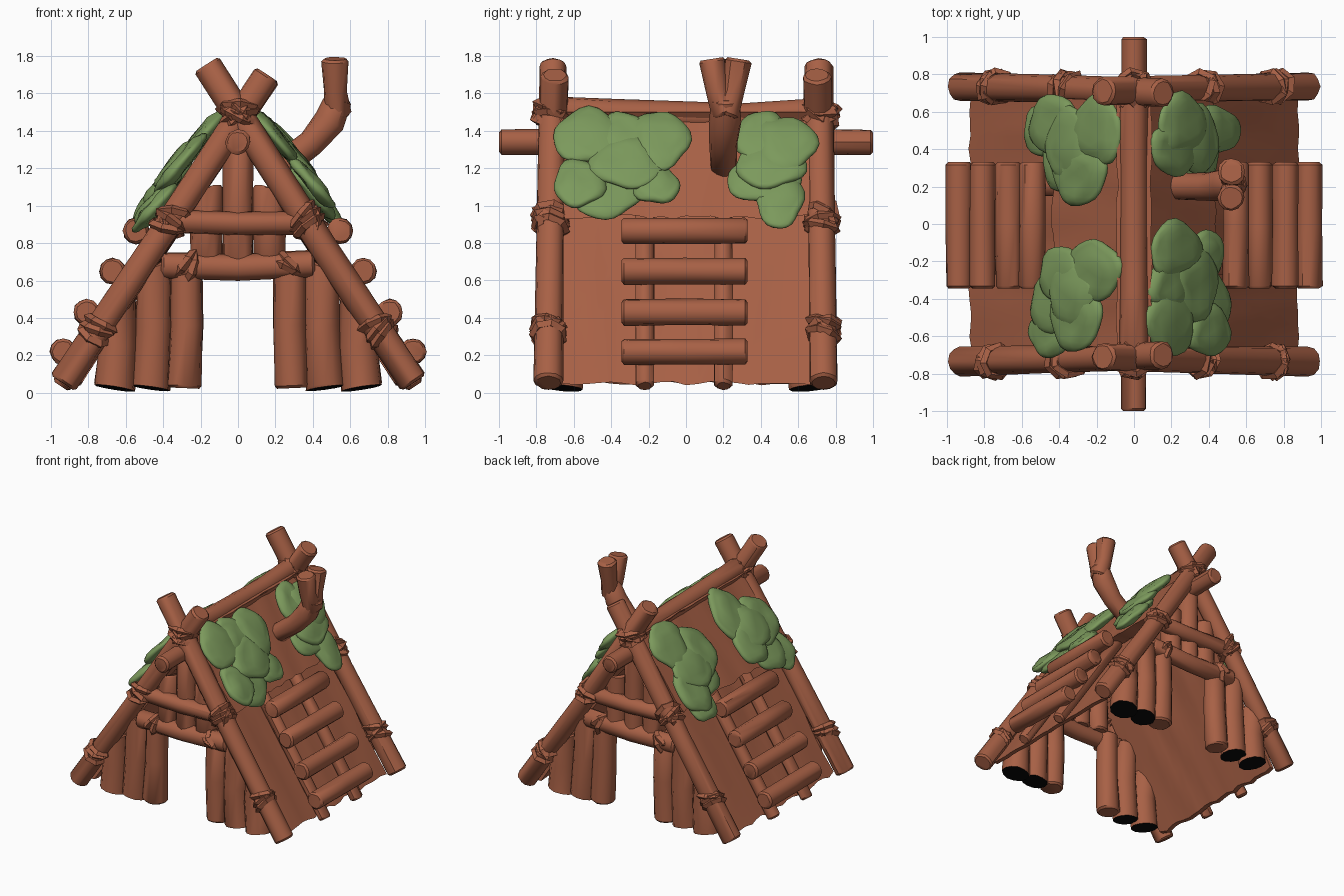
import bpy, bmesh, math, random
from mathutils import Vector, Matrix, noise

random.seed(4)
if "Cube" in bpy.data.objects:
    bpy.data.objects.remove(bpy.data.objects["Cube"])


def material(name, rgb):
    m = bpy.data.materials.new(name)
    m.use_nodes = True
    m.diffuse_color = (*rgb, 1)
    m.node_tree.nodes["Principled BSDF"].inputs["Base Color"].default_value = (*rgb, 1)
    return m


wood = material("warm_wood", (0.39, 0.118, 0.06))
green = material("leaf_green", (0.2, 0.32, 0.107))
dark = material("dark_underside", (0.003, 0.003, 0.003))

# Roof frame: height z and distance off the pole plane give a point
RUN, RISE, FOOT = 0.93, 1.4, 0.06
SLOPE = math.hypot(RUN, RISE)
NX, NZ = RISE / SLOPE, RUN / SLOPE


def roof(s, y, z, off):
    return Vector((s * (RUN * (1 - (z - FOOT) / RISE) + off / NX), y, z))


def finish(bm, name, mats, angle=40):
    bmesh.ops.recalc_face_normals(bm, faces=bm.faces)
    me = bpy.data.meshes.new(name)
    bm.to_mesh(me)
    bm.free()
    for m in mats:
        me.materials.append(m)
    ob = bpy.data.objects.new(name, me)
    bpy.context.collection.objects.link(ob)
    bpy.ops.object.select_all(action="DESELECT")
    ob.select_set(True)
    bpy.context.view_layer.objects.active = ob
    bpy.ops.object.shade_smooth_by_angle(angle=math.radians(angle))


def log(name, path, radii, sides=12, wobble=0.004, dark_foot=False, under_roof=False):
    """Slightly wobbly log along a path, with chamfered ends."""
    pts = [Vector(p) for p in path]
    radii = list(radii) if isinstance(radii, (list, tuple)) else [radii] * len(pts)
    if len(pts) == 2:
        pts.insert(1, (pts[0] + pts[1]) / 2)
        radii.insert(1, sum(radii) / 2)
    # short end rings make the rounded rims
    a, b = (pts[1] - pts[0]).normalized(), (pts[-2] - pts[-1]).normalized()
    c = 0.014
    foot_r = radii[0] if dark_foot else radii[0] - c
    pts = [pts[0], pts[0] + a * c] + pts[1:-1] + [pts[-1] + b * c, pts[-1]]
    radii = [foot_r, radii[0]] + radii[1:-1] + [radii[-1], radii[-1] - c]
    bm = bmesh.new()
    rings = []
    for i, p in enumerate(pts):
        t = (pts[min(i + 1, len(pts) - 1)] - pts[max(i - 1, 0)]).normalized()
        ref = Vector((0, 1, 0)) if abs(t.y) < 0.8 else Vector((0, 0, 1))
        u = t.cross(ref).normalized()
        v = t.cross(u)
        ring = []
        for k in range(sides):
            ang = math.tau * k / sides
            r = radii[i] + random.uniform(-wobble, wobble)
            co = p + (u * math.cos(ang) + v * math.sin(ang)) * r
            if under_roof:
                co.z = min(co.z, FOOT + RISE * (1 - (abs(co.x) + 0.075) / RUN))
            if dark_foot and i < 2:  # foot cut slightly askew, facing outwards
                co.z += 0.09 * (abs(co.x) - abs(p.x) + abs(co.y) - abs(p.y))
            ring.append(bm.verts.new(co))
        rings.append(ring)
    for r0, r1 in zip(rings, rings[1:]):
        for k in range(sides):
            j = (k + 1) % sides
            bm.faces.new((r0[k], r0[j], r1[j], r1[k]))
    foot = bm.faces.new(rings[0][::-1])
    bm.faces.new(rings[-1])
    if dark_foot:
        foot.material_index = 1
    finish(bm, name, [wood, dark])


def rope(name, centre, axis, radius, loops=3):
    """Bundle of thick, loosely tilted bindings around an axis."""
    axis = Vector(axis).normalized()
    for i in range(loops):
        tilt = Vector([random.uniform(-0.45, 0.45) for _ in range(3)])
        rot = (axis + tilt).to_track_quat("Z", "Y").to_euler()
        pos = Vector(centre) + axis * 0.035 * (i - (loops - 1) / 2)
        bpy.ops.mesh.primitive_torus_add(location=pos, rotation=rot, major_segments=7,
                                         minor_segments=4, major_radius=radius, minor_radius=0.025)
        ob = bpy.context.object
        ob.name = name
        ob.data.materials.append(wood)


def panel(name, s, z0, z1, half, off0, off1, thick):
    bm = bmesh.new()
    cols, rows = 20, 6
    grid = []
    for i in range(cols + 1):
        y = half * (2 * i / cols - 1)
        edge = random.uniform(-0.012, 0.012)
        line = []
        for j in range(rows + 1):
            z = z0 + (z1 - z0) * j / rows + (edge if j == 0 else 0)
            off = off0 + (off1 - off0) * j / rows + 0.012 * noise.noise(Vector((y * 7, z * 2, s * 3)))
            side = random.uniform(-0.012, 0.012) if i in (0, cols) else 0
            line.append((roof(s, y + side, z, off), roof(s, y + side, z, off - thick)))
        grid.append([[bm.verts.new(p) for p in pair] for pair in line])
    for i in range(cols):
        for j in range(rows):
            cell = (grid[i][j], grid[i + 1][j], grid[i + 1][j + 1], grid[i][j + 1])
            for layer in (0, 1):
                bm.faces.new([c[layer] for c in cell])
    rim = [e for e in bm.edges if e.is_boundary]
    bmesh.ops.bridge_loops(bm, edges=rim)
    finish(bm, name, [wood])


def leaf(name, s, y, z, ry, rz, off):
    """Flat lobed slab lying on the roof, its lower edge lifted."""
    bm = bmesh.new()
    bmesh.ops.create_icosphere(bm, subdivisions=3, radius=1)
    ph = random.uniform(0, 6)
    basis = Matrix(((s * NX, 0, -s * NZ), (0, 1, 0), (NZ, 0, NX)))
    centre = roof(s, y, z, off)
    for v in bm.verts:
        a = math.atan2(v.co.z, v.co.y)
        k = 1 + 0.06 * math.sin(3 * a + ph) + 0.04 * math.sin(5 * a + 2 * ph)
        k *= max(math.hypot(v.co.y, v.co.z), 0.01) ** -0.35
        bump = 1 + 0.5 * noise.noise(v.co * 2 + Vector((ph, 0, 0)))
        flat = Vector((v.co.x * 0.04 * bump - v.co.z * 0.025, v.co.y * ry * k, v.co.z * rz / NX * k))
        v.co = centre + basis @ flat
    finish(bm, name, [green], 50)


# Ridge poles
log("ridge_pole", [(0, -1, 1.34), (0, 0, 1.345), (0, 1, 1.34)], 0.067)
log("top_ridge_log", [(0, -0.72, 1.51), (0, -0.35, 1.49), (0, 0.3, 1.475), (0, 0.72, 1.5)], 0.076)

# Gable ends, front and back
for f, end in ((-1, "front"), (1, "back")):
    y = f * 0.735
    for s, top in ((1, (-0.168, f * 0.71, 1.755)), (-1, (0.155, f * 0.70, 1.7))):
        low = Vector((s * 0.937, y, 0.052))
        log(end + "_leaning_pole", [low, (s * 0.46, f * 0.725, 0.77), top], [0.078, 0.073, 0.075])
        axis = Vector(top) - low
        rope(end + "_pole_rope", (s * 0.75, y, 0.34), axis, 0.08)
        rope(end + "_upper_beam_rope", (s * 0.36, f * 0.725, 0.92), axis, 0.085)
        rope(end + "_upper_beam_rope", (s * 0.38, f * 0.715, 0.91), (1, 0, 0.2), 0.07, 2)
        rope(end + "_door_beam_rope", (s * 0.27, f * 0.69, 0.68), (1, 0, s * 0.7), 0.075, 2)
        # door side posts, the outer ones with dark undersides
        for x, h, r in ((0.275, 0.72, 0.093), (0.45, 0.7, 0.1), (0.645, 0.5, 0.108)):
            log(end + "_wall_post", [(s * (x + 0.015), f * 0.66, 0.025), (s * x, f * 0.66, h / 2),
                                     (s * x, f * 0.655, h)], [r, r - 0.005, r - 0.01],
                dark_foot=x > 0.3, under_roof=True)
        log(end + "_gable_post", [(s * 0.17, f * 0.65, 0.7), (s * 0.165, f * 0.65, 1.11)], 0.085,
            under_roof=True)
    log(end + "_centre_post", [(0, f * 0.66, 0.7), (0, f * 0.66, 1.34)], 0.08)
    log(end + "_door_beam", [(-0.41, f * 0.69, 0.68), (0, f * 0.69, 0.67), (0.41, f * 0.69, 0.69)], 0.07)
    log(end + "_upper_beam", [(-0.43, f * 0.72, 0.92), (0, f * 0.72, 0.905), (0.43, f * 0.72, 0.91)], 0.062)
    for s in (-1, 1):
        rope(end + "_ridge_rope", (0, f * 0.71, 1.49), (s * 0.55, 0, 0.83), 0.095, 2)
    rope(end + "_ridge_rope", (0, f * 0.71, 1.5), (0, 0.3, 1), 0.1, 2)

# Roof sides with ladders
for s, side in ((1, "left"), (-1, "right")):
    panel(side + "_lower_roof", s, 0.05, 0.98, 0.67, -0.05, -0.04, 0.03)
    panel(side + "_upper_roof", s, 0.94, 1.5, 0.66, 0.075, 0.045, 0.1)
    for y in (-0.22, 0.2):
        log(side + "_ladder_rail", [roof(s, y, 0.035, 0.0), roof(s, y, 0.96, 0.005)], 0.05, 10)
    for z, off in ((0.22, 0.093), (0.43, 0.105), (0.65, 0.11), (0.865, 0.125)):
        log(side + "_ladder_rung", [roof(s, -0.345, z, off), roof(s, 0.33, z, off)], 0.07)

# Leaf clumps: y, z, half width, half height
left_leaves = ((-0.52, 1.37, 0.19, 0.16), (-0.14, 1.35, 0.16, 0.17), (-0.57, 1.12, 0.14, 0.14),
               (-0.43, 1.07, 0.19, 0.15), (-0.16, 1.11, 0.13, 0.11), (-0.32, 1.23, 0.2, 0.15),
               (-0.33, 1.38, 0.14, 0.13), (0.4, 1.36, 0.14, 0.16), (0.53, 1.33, 0.17, 0.16),
               (0.42, 1.14, 0.2, 0.14), (0.5, 1.03, 0.13, 0.16), (0.45, 1.22, 0.19, 0.14))
right_leaves = ((-0.25, 1.34, 0.17, 0.18), (-0.5, 1.22, 0.18, 0.17), (-0.27, 1.14, 0.15, 0.15),
                (-0.58, 0.99, 0.13, 0.14), (-0.43, 1.04, 0.16, 0.15), (-0.38, 1.22, 0.17, 0.15),
                (0.5, 1.36, 0.19, 0.17), (0.27, 1.25, 0.17, 0.18), (0.53, 1.08, 0.16, 0.17),
                (0.33, 1.1, 0.16, 0.14), (0.5, 0.96, 0.14, 0.12), (0.42, 1.2, 0.2, 0.15))
for s, side, clumps in ((1, "left", left_leaves), (-1, "right", right_leaves)):
    for i, (y, z, ry, rz) in enumerate(clumps):
        leaf(side + "_roof_leaf", s, y, z, ry, rz, 0.11 + 0.016 * (i % 3))

# Forked branch growing out of the roof
log("branch_stem", [(0.22, 0.2, 1.2), (0.39, 0.2, 1.335), (0.49, 0.21, 1.45), (0.54, 0.21, 1.58)],
    [0.072, 0.075, 0.085, 0.075])
for y in (0.14, 0.28):
    log("branch_fork", [(0.535, 0.21, 1.48), (0.52, 0.6 * y + 0.084, 1.61), (0.52, y, 1.785)],
        [0.07, 0.06, 0.073])
